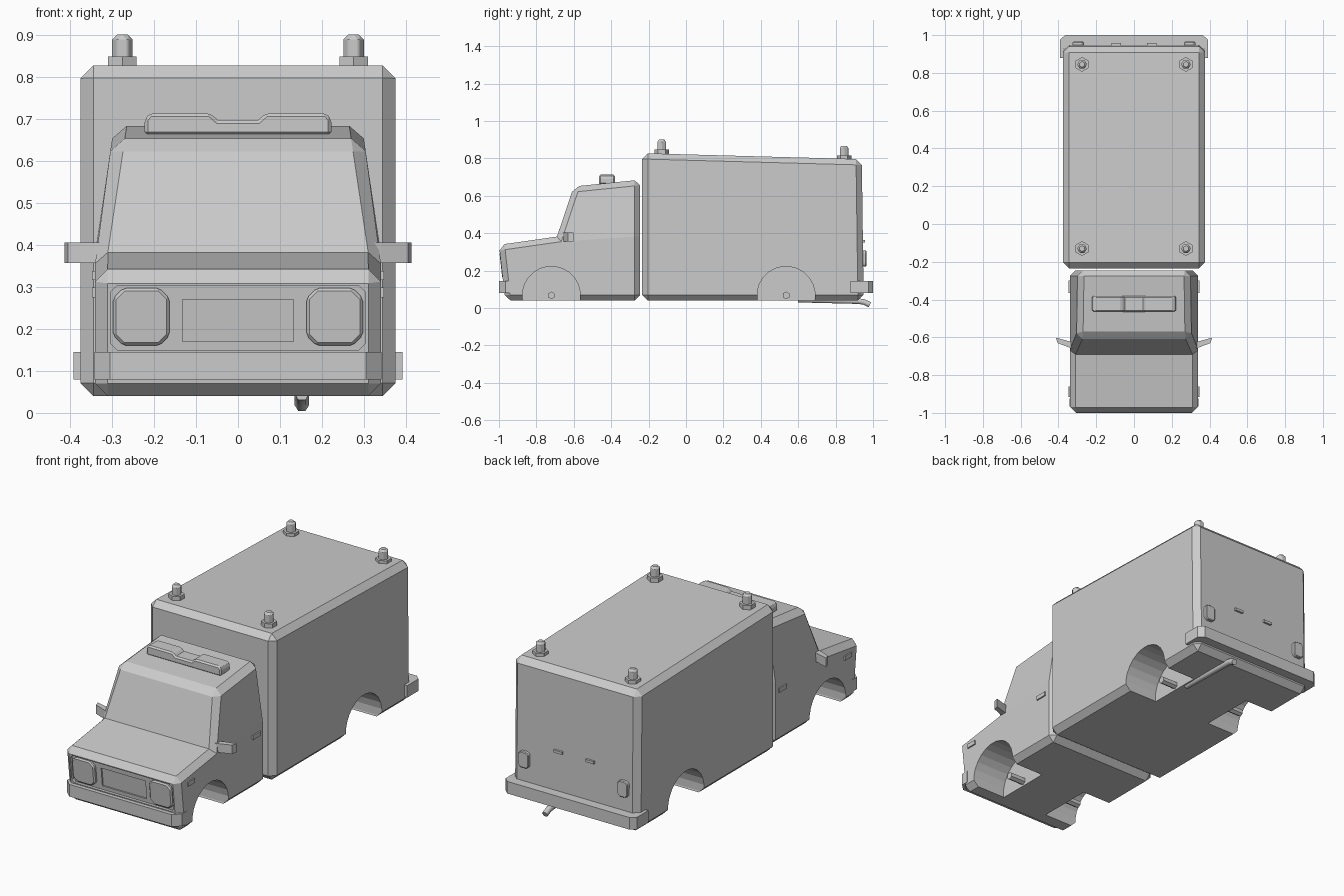
import bpy
import bmesh
import math
from mathutils import Vector

cube = bpy.data.objects.get("Cube")
if cube:
    bpy.data.objects.remove(cube, do_unlink=True)

grey = bpy.data.materials.new("plain grey")
grey.use_nodes = True
colour = (0.6, 0.6, 0.6, 1)
grey.diffuse_color = colour
grey.node_tree.nodes["Principled BSDF"].inputs["Base Color"].default_value = colour


def place(axis, a, b, d):
    return {"x": (d, a, b), "y": (a, d, b), "z": (a, b, d)}[axis]


def finish(bm, name):
    bmesh.ops.recalc_face_normals(bm, faces=bm.faces)
    mesh = bpy.data.meshes.new(name)
    bm.to_mesh(mesh)
    bm.free()
    mesh.materials.append(grey)
    obj = bpy.data.objects.new(name, mesh)
    bpy.context.collection.objects.link(obj)
    return obj


def bevel_sharp(bm, width):
    bmesh.ops.recalc_face_normals(bm, faces=bm.faces)
    edges = [e for e in bm.edges if e.is_convex and e.calc_face_angle(0) > 0.4]
    bmesh.ops.bevel(bm, geom=edges, offset=width, segments=1, affect='EDGES')


def prism(name, points, axis, lo, hi, bevel=0, warp=None):
    """Outline extruded along one axis, optionally warped, then chamfered."""
    bm = bmesh.new()
    rings = [[bm.verts.new(place(axis, a, b, d)) for a, b in points] for d in (lo, hi)]
    bm.faces.new(rings[0])
    bm.faces.new(rings[1])
    n = len(points)
    for i in range(n):
        j = (i + 1) % n
        bm.faces.new((rings[0][i], rings[0][j], rings[1][j], rings[1][i]))
    if warp:
        for v in bm.verts:
            v.co = warp(v.co)
    if bevel:
        bevel_sharp(bm, bevel)
    return finish(bm, name)


def rect(a0, a1, b0, b1, c=0):
    if not c:
        return [(a0, b0), (a1, b0), (a1, b1), (a0, b1)]
    return [(a0 + c, b0), (a1 - c, b0), (a1, b0 + c), (a1, b1 - c),
            (a1 - c, b1), (a0 + c, b1), (a0, b1 - c), (a0, b0 + c)]


def circle(a, b, r, n):
    return [(a + r * math.cos(math.tau * (i + .5) / n),
             b + r * math.sin(math.tau * (i + .5) / n)) for i in range(n)]


def cut(obj, cutter):
    cutter.hide_render = True
    mod = obj.modifiers.new("cut", 'BOOLEAN')
    mod.operation = 'DIFFERENCE'
    mod.solver = 'EXACT'
    mod.object = cutter
    bpy.context.view_layer.objects.active = obj
    bpy.ops.object.modifier_apply(modifier=mod.name)
    bpy.data.objects.remove(cutter, do_unlink=True)


# Rear box body
box_body = prism("box_body", [(-.235, .04), (-.235, .828), (.94, .796), (.95, .04)],
                 "x", -.375, .375, .031)

# Cab: side profile, tapering inward above the belt line
BELT = .382
profile = [(-.967, .04), (-1, .338), (-.69, BELT), (-.6, .65),
           (-.245, .686), (-.245, BELT), (-.245, .04)]
bm = bmesh.new()
sides = []
for s in (-1, 1):
    ring = [bm.verts.new((s * (.34 - .15 * max(0, z - BELT)), y, z)) for y, z in profile]
    sides.append(ring)
    bm.faces.new([ring[i] for i in (0, 1, 2, 5, 6)])
    bm.faces.new(ring[2:6])
for i in range(len(profile)):
    j = (i + 1) % len(profile)
    bm.faces.new((sides[0][i], sides[0][j], sides[1][j], sides[1][i]))
bevel_sharp(bm, .03)
cab = finish(bm, "cab")

# Wheel arches and axle stubs
for body, tag, y, inner in ((cab, "front", -.72, .14), (box_body, "rear", .535, .175)):
    for s, side in ((1, "left"), (-1, "right")):
        lo, hi = sorted((s * inner, s * .5))
        cut(body, prism("arch_cutter", circle(y, .068, .155, 24), "x", lo, hi))
        lo, hi = sorted((s * (inner - .01), s * (inner + .09)))
        prism(f"{tag}_axle_{side}", circle(y, .068, .02, 6), "x", lo, hi)


# Front panel recesses and headlights follow the sloped nose
def nose(co):
    return Vector((co.x, co.y - .967 - .111 * (co.z - .04), co.z))


cut(cab, prism("recess_cutter", rect(-.303, .303, .15, .303, .015), "y", -.05, .016, warp=nose))
cut(cab, prism("grille_cutter", rect(-.132, .132, .17, .27), "y", -.05, .024, warp=nose))
for s, side in ((1, "left"), (-1, "right")):
    lo, hi = sorted((s * .163, s * .297))
    prism(f"headlight_{side}", rect(lo, hi, .16, .297, .024), "y", -.002, .03, .007, nose)

# Bumpers wrap round the corners
prism("front_bumper", [(-.342, -.925), (-.342, -.965), (-.305, -1), (.305, -1),
                       (.342, -.965), (.342, -.925)], "z", .08, .145)
prism("rear_bumper", [(-.392, .88), (-.392, .975), (-.365, 1), (.365, 1),
                      (.392, .975), (.392, .88), (.37, .88), (.37, .93),
                      (-.37, .93), (-.37, .88)], "z", .08, .145)

# Roof light bar with a lowered middle
prism("roof_light_bar", [(-.222, .66), (-.222, .7), (-.21, .713), (-.066, .713),
                         (-.048, .697), (.048, .697), (.066, .713), (.21, .713),
                         (.222, .7), (.222, .66)], "y", -.465, -.38, .008)

# Corner beacons: hexagonal foot and lamp
for tag, y, z in (("front", -.13, .823), ("rear", .845, .79)):
    for s, side in ((1, "left"), (-1, "right")):
        x = s * .275
        prism(f"{tag}_beacon_foot_{side}", circle(x, y, .039, 6), "z", z - .02, z + .025)
        prism(f"{tag}_beacon_{side}", circle(x, y, .028, 6), "z", z, z + .077, .011)

# Mirrors, door handles, side markers and tail lights
for s, side in ((1, "left"), (-1, "right")):
    prism(f"mirror_{side}", [(s * .325, -.66), (s * .34, -.655), (s * .405, -.63),
                             (s * .413, -.602), (s * .34, -.622), (s * .325, -.628)],
          "z", .357, .405)
    for name, y0, y1, z0, z1 in (("door_handle", -.365, -.3, .316, .338),
                                 ("side_marker", -.917, -.86, .275, .298)):
        lo, hi = sorted((s * .32, s * .347))
        prism(f"{name}_{side}", rect(y0, y1, z0, z1), "x", lo, hi)
    lo, hi = sorted((s * .265, s * .325))
    prism(f"tail_light_{side}", rect(lo, hi, .222, .308, .012), "y", .92, .965, .004)
    lo, hi = sorted((s * .07, s * .12))
    prism(f"rear_door_handle_{side}", rect(lo, hi, .35, .364), "y", .92, .957)

# Exhaust pipe
curve = bpy.data.curves.new("exhaust_pipe", 'CURVE')
curve.dimensions = '3D'
curve.bevel_depth = .017
curve.bevel_resolution = 1
curve.use_fill_caps = True
spline = curve.splines.new('POLY')
path = [(.152, .6, .045), (.152, .92, .037), (.152, .95, .033), (.152, .983, .018)]
spline.points.add(len(path) - 1)
for p, co in zip(spline.points, path):
    p.co = (*co, 1)
curve.materials.append(grey)
bpy.context.collection.objects.link(bpy.data.objects.new("exhaust_pipe", curve))
